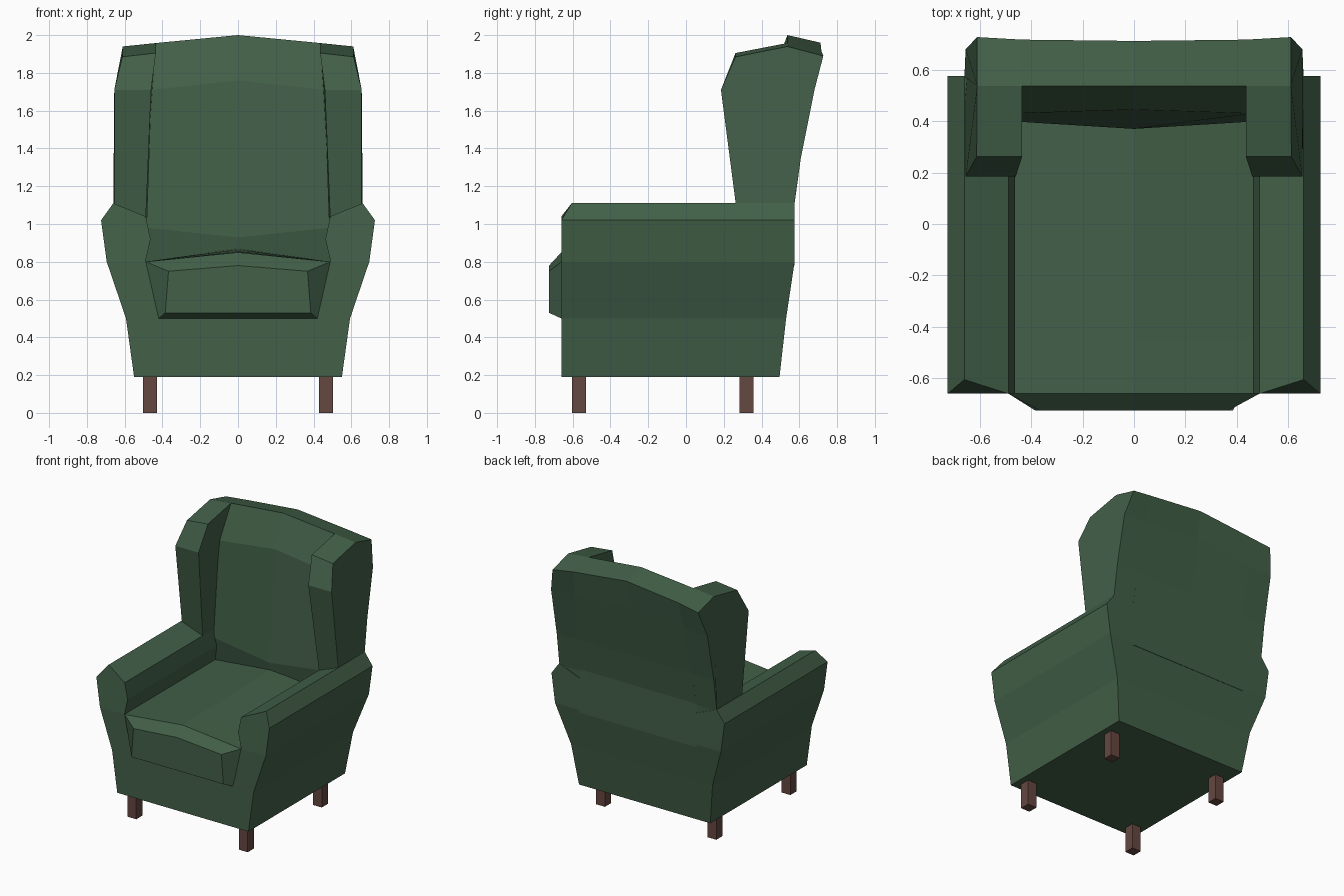
import bpy
import bmesh

cube = bpy.data.objects.get("Cube")
if cube:
    bpy.data.objects.remove(cube, do_unlink=True)


def material(name, rgb):
    mat = bpy.data.materials.new(name)
    mat.use_nodes = True
    color = (*rgb, 1)
    mat.diffuse_color = color
    mat.node_tree.nodes["Principled BSDF"].inputs["Base Color"].default_value = color
    return mat


green = material("green_upholstery", (0.054, 0.115, 0.064))
brown = material("brown_wood", (0.13, 0.063, 0.052))


def loft(name, rings, mat):
    """Bridge matching rings of points and cap both ends."""
    bm = bmesh.new()
    loops = [[bm.verts.new(p) for p in ring] for ring in rings]
    for a, b in zip(loops, loops[1:]):
        for i in range(len(a)):
            j = (i + 1) % len(a)
            bm.faces.new((a[i], a[j], b[j], b[i]))
    bm.faces.new(loops[0])
    bm.faces.new(loops[-1])
    bmesh.ops.recalc_face_normals(bm, faces=bm.faces)
    mesh = bpy.data.meshes.new(name)
    bm.to_mesh(mesh)
    bm.free()
    mesh.materials.append(mat)
    obj = bpy.data.objects.new(name, mesh)
    bpy.context.collection.objects.link(obj)
    return obj


def box_ring(x0, x1, y0, y1, z):
    return [(x0, y0, z), (x1, y0, z), (x1, y1, z), (x0, y1, z)]


FRONT = -0.66

# Flared base: half width, back y, height
base = [(0.55, 0.495, 0.19), (0.593, 0.53, 0.5), (0.695, 0.575, 0.8)]
loft("base", [box_ring(-w, w, FRONT, y, z) for w, y, z in base], green)

# Crowned seat, rising slightly to the rear
seat = [(FRONT, 0.85), (-0.45, 0.855), (0.2, 0.865), (0.45, 0.87)]
loft("seat", [[(-0.49, y, 0.75), (-0.49, y, 0.8), (0, y, z),
               (0.49, y, 0.8), (0.49, y, 0.75)] for y, z in seat], green)

# Bevelled cushion front: y, top half width, bottom half width, bottom, side, crown
cushion = [(FRONT, 0.488, 0.42, 0.5, 0.8, 0.85),
           (-0.725, 0.368, 0.385, 0.53, 0.75, 0.78)]
loft("cushion_front", [[(-b, y, lo), (b, y, lo), (t, y, side), (0, y, top), (-t, y, side)]
                       for y, t, b, lo, side, top in cushion], green)

# Backrest panel: side x, side (y, z), centre (y, z)
panel = [(0.49, (0.43, 0.78), (0.40, 0.8)),
         (0.485, (0.40, 0.98), (0.37, 0.93)),
         (0.46, (0.43, 1.71), (0.445, 1.76)),
         (0.435, (0.537, 1.958), (0.537, 2.0)),
         (0.435, (0.717, 1.915), (0.712, 1.96)),
         (0.46, (0.68, 1.71), (0.68, 1.76)),
         (0.475, (0.608, 1.35), (0.608, 1.35)),
         (0.49, (0.575, 1.11), (0.575, 1.11)),
         (0.49, (0.575, 0.78), (0.575, 0.78))]
loft("backrest", [[(-x, *s) for x, s, c in panel],
                  [(0, *c) for x, s, c in panel],
                  [(x, *s) for x, s, c in panel]], green)

# Wing: inner (x, y, z) and outer (x, y, z)
wing = [((0.49, 0.28, 0.98), (0.655, 0.28, 0.98)),
        ((0.46, 0.185, 1.71), (0.655, 0.185, 1.71)),
        ((0.435, 0.262, 1.905), (0.612, 0.262, 1.885)),
        ((0.435, 0.537, 1.958), (0.61, 0.537, 1.94)),
        ((0.435, 0.717, 1.915), (0.61, 0.727, 1.89)),
        ((0.46, 0.68, 1.71), (0.655, 0.68, 1.71)),
        ((0.475, 0.608, 1.35), (0.658, 0.608, 1.35)),
        ((0.49, 0.573, 1.1), (0.66, 0.573, 1.1)),
        ((0.49, 0.57, 0.98), (0.655, 0.57, 0.98))]

# Arm section (x, z), with the top ridge set back at the front
arm = [(0.695, 0.8), (0.725, 1.02), (0.66, 1.11), (0.488, 1.04), (0.463, 0.92), (0.49, 0.8)]
RIDGE = 1.1

for side, s in (("left", 1), ("right", -1)):
    loft(f"{side}_wing", [[(s * x, y, z) for x, y, z in ring] for ring in zip(*wing)], green)
    loft(f"{side}_arm", [[(s * x, -0.605 if z > RIDGE else FRONT, z) for x, z in arm],
                         [(s * x, 0.575, z) for x, z in arm]], green)
    # Square legs
    for end, y in (("front", -0.567), ("back", 0.32)):
        x, h = s * 0.467, 0.037
        loft(f"{side}_{end}_leg", [box_ring(x - h, x + h, y - h, y + h, z)
                                   for z in (0, 0.2)], brown)
